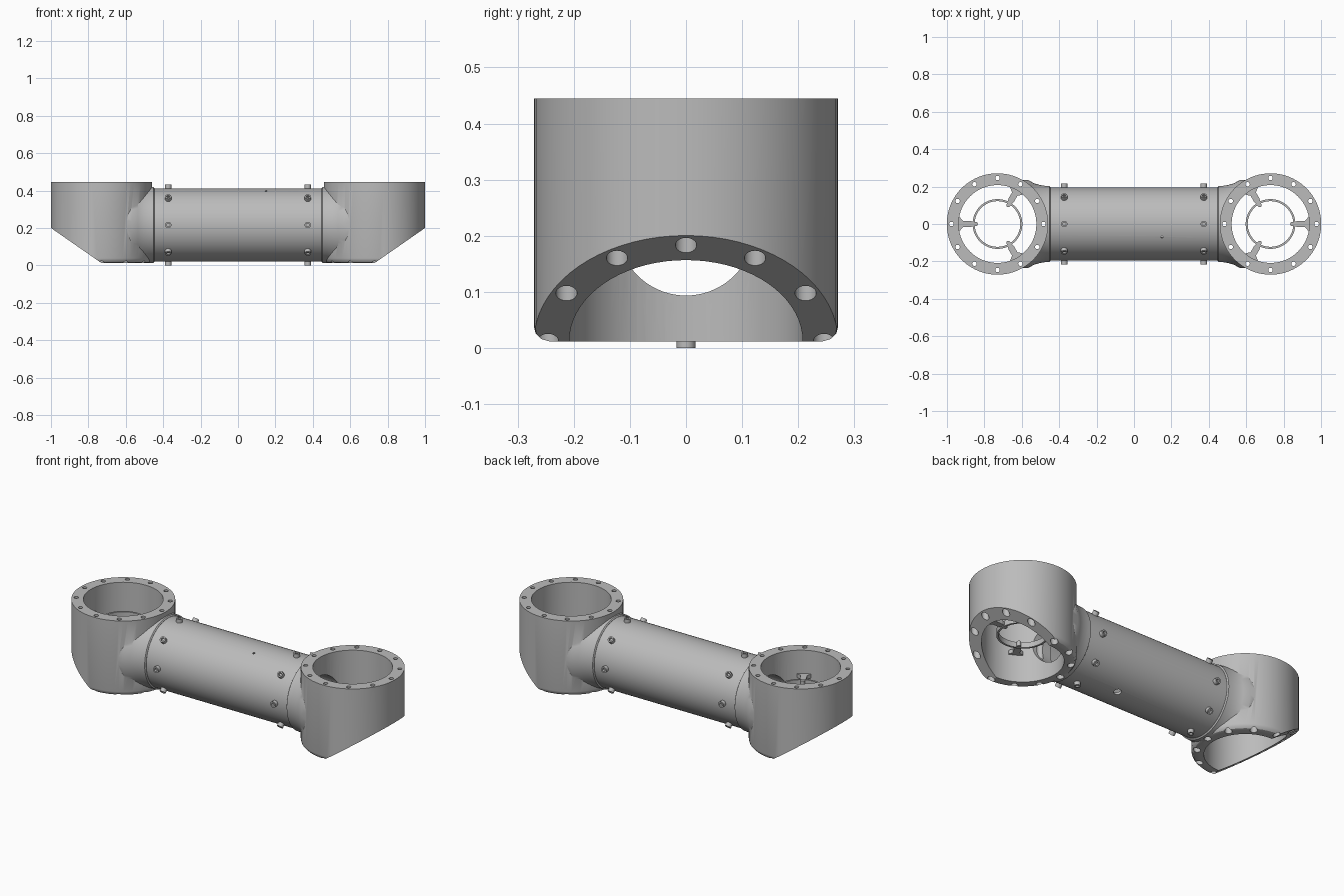
import bpy
import bmesh
from math import pi, sin, cos, radians
from mathutils import Matrix

if "Cube" in bpy.data.objects:
    bpy.data.objects.remove(bpy.data.objects["Cube"])

AXIS_Z = 0.2155      # height of the tube axis
HUB_X = 0.73         # distance of the hubs from the middle
FLOOR, TOP = 0.012, 0.445
SIDES = 72

metal = bpy.data.materials.new("grey_metal")
metal.use_nodes = True
grey = (0.5, 0.5, 0.5, 1)
metal.diffuse_color = grey
metal.node_tree.nodes["Principled BSDF"].inputs["Base Color"].default_value = grey

ALONG_X = Matrix.Translation((0, 0, AXIS_Z)) @ Matrix.Rotation(pi / 2, 4, 'Y')


def add_mesh(name, bm, matrix=Matrix()):
    bmesh.ops.recalc_face_normals(bm, faces=bm.faces)
    bm.transform(matrix)
    mesh = bpy.data.meshes.new(name)
    bm.to_mesh(mesh)
    bm.free()
    mesh.materials.append(metal)
    obj = bpy.data.objects.new(name, mesh)
    bpy.context.collection.objects.link(obj)
    return obj


def lathe(name, profile, matrix=Matrix(), sides=SIDES, closed=False):
    """Turn (radius, height) points round z; open profiles get flat caps."""
    bm = bmesh.new()
    rings = [[bm.verts.new((r * cos(2 * pi * i / sides), r * sin(2 * pi * i / sides), z))
              for i in range(sides)] for r, z in profile]
    pairs = list(zip(rings, rings[1:]))
    if closed:
        pairs.append((rings[-1], rings[0]))
    else:
        bm.faces.new(rings[0])
        bm.faces.new(rings[-1])
    for a, b in pairs:
        for i in range(sides):
            j = (i + 1) % sides
            bm.faces.new((a[i], a[j], b[j], b[i]))
    return add_mesh(name, bm, matrix)


def prism(name, outline, low, high, matrix=Matrix()):
    bm = bmesh.new()
    base = bm.faces.new([bm.verts.new((x, y, low)) for x, y in outline])
    moved = bmesh.ops.extrude_face_region(bm, geom=[base])["geom"]
    bmesh.ops.translate(bm, vec=(0, 0, high - low),
                        verts=[v for v in moved if isinstance(v, bmesh.types.BMVert)])
    return add_mesh(name, bm, matrix)


def combine(obj, others, operation):
    """Apply booleans and discard the helper objects."""
    for other in others:
        mod = obj.modifiers.new("cut", 'BOOLEAN')
        mod.operation, mod.solver, mod.object = operation, 'EXACT', other
    bpy.context.view_layer.update()
    graph = bpy.context.evaluated_depsgraph_get()
    mesh = bpy.data.meshes.new_from_object(obj.evaluated_get(graph))
    obj.modifiers.clear()
    obj.data = mesh
    for other in others:
        bpy.data.objects.remove(other)


def smooth(obj):
    bpy.ops.object.select_all(action='DESELECT')
    obj.select_set(True)
    bpy.context.view_layer.objects.active = obj
    bpy.ops.object.shade_smooth_by_angle(angle=radians(30))


# Hub: drum with rounded foot plus a flared neck towards the tube
at_hub = Matrix.Translation((HUB_X, 0, 0))
hub = lathe("right_hub", [(0.245, FLOOR), (0.259, 0.016), (0.268, 0.026),
                          (0.271, 0.038), (0.271, TOP)], at_hub)
neck = lathe("neck", [(0.196, 0.447), (0.203, 0.452), (0.204, 0.475), (0.209, 0.505),
                      (0.218, 0.535), (0.236, 0.567), (0.236, 0.7)], ALONG_X)
slab = prism("slab", [(0.3, -0.5), (1.2, -0.5), (1.2, 0.5), (0.3, 0.5)], FLOOR, TOP)
combine(neck, [slab], 'INTERSECT')
combine(hub, [neck], 'UNION')

# Hub cuts: sloped underside, main bore, cable passage, counterbored bolt holes
upright = Matrix.Rotation(pi / 2, 4, 'X')
slope = prism("slope", [(HUB_X, FLOOR), (HUB_X, -0.4), (1.4, -0.4), (1.4, 0.478)],
              -0.5, 0.5, upright)
cutters = [slope, lathe("bore", [(0.208, -0.1), (0.208, 0.6)], at_hub),
           lathe("passage", [(0.122, 0.4), (0.122, HUB_X)], ALONG_X)]
for i in range(12):
    a = i * pi / 6
    place = Matrix.Translation((HUB_X + 0.246 * cos(a), 0.246 * sin(a), 0))
    cutters.append(lathe("bolt_hole", [(0.019, -0.1), (0.019, 0.25),
                                       (0.012, 0.25), (0.012, 0.6)], place, 20))
combine(hub, cutters, 'DIFFERENCE')
smooth(hub)

left_hub = hub.copy()
left_hub.name = "left_hub"
left_hub.rotation_euler.z = pi
bpy.context.collection.objects.link(left_hub)

# Tube between the hubs, with a drain hole below and a pin hole above
tube = lathe("tube", [(0.195, -0.455), (0.195, 0.455), (0.18, 0.455), (0.18, -0.455)],
             ALONG_X, closed=True)


def radial(x, angle):
    return (Matrix.Translation((x, 0, AXIS_Z)) @ Matrix.Rotation(angle, 4, 'X'))


combine(tube, [lathe("drain", [(0.02, 0.1), (0.02, 0.3)], radial(0.15, pi + 0.26), 24),
               lathe("pin", [(0.006, 0.1), (0.006, 0.3)], radial(0.15, 0.37), 12)],
        'DIFFERENCE')
smooth(tube)

# Socket screws around both tube ends
for side in (-1, 1):
    for i in range(8):
        screw = lathe("tube_screw", [(0.017, 0.185), (0.017, 0.2155), (0.009, 0.2155),
                                     (0.009, 0.203)],
                      radial(side * 0.373, i * pi / 4), 20)
        smooth(screw)

# Inner support rings: thin hoop, three flared spokes and small pegs
SPOKE = [(0.126, -0.012), (0.15, -0.017), (0.185, -0.017), (0.199, -0.034), (0.209, -0.038)]
SPOKE += [(x, -y) for x, y in reversed(SPOKE)]
for label, side, low in (("right", 1, 0.162), ("left", -1, 0.285)):
    hub_place = Matrix.Translation((side * HUB_X, 0, 0))
    hoop = lathe(label + "_hoop", [(0.122, low), (0.133, low), (0.133, low + 0.03),
                                   (0.122, low + 0.03)], hub_place, closed=True)
    smooth(hoop)
    for i in range(3):
        turn = hub_place @ Matrix.Rotation((0 if side > 0 else pi) + i * 2 * pi / 3, 4, 'Z')
        prism(label + "_spoke", SPOKE, low + 0.004, low + 0.026, turn)
        peg = lathe(label + "_peg", [(0.011, low + 0.002), (0.011, low + 0.03)],
                    turn @ Matrix.Translation((0.116, 0, 0)), 16)
        smooth(peg)
